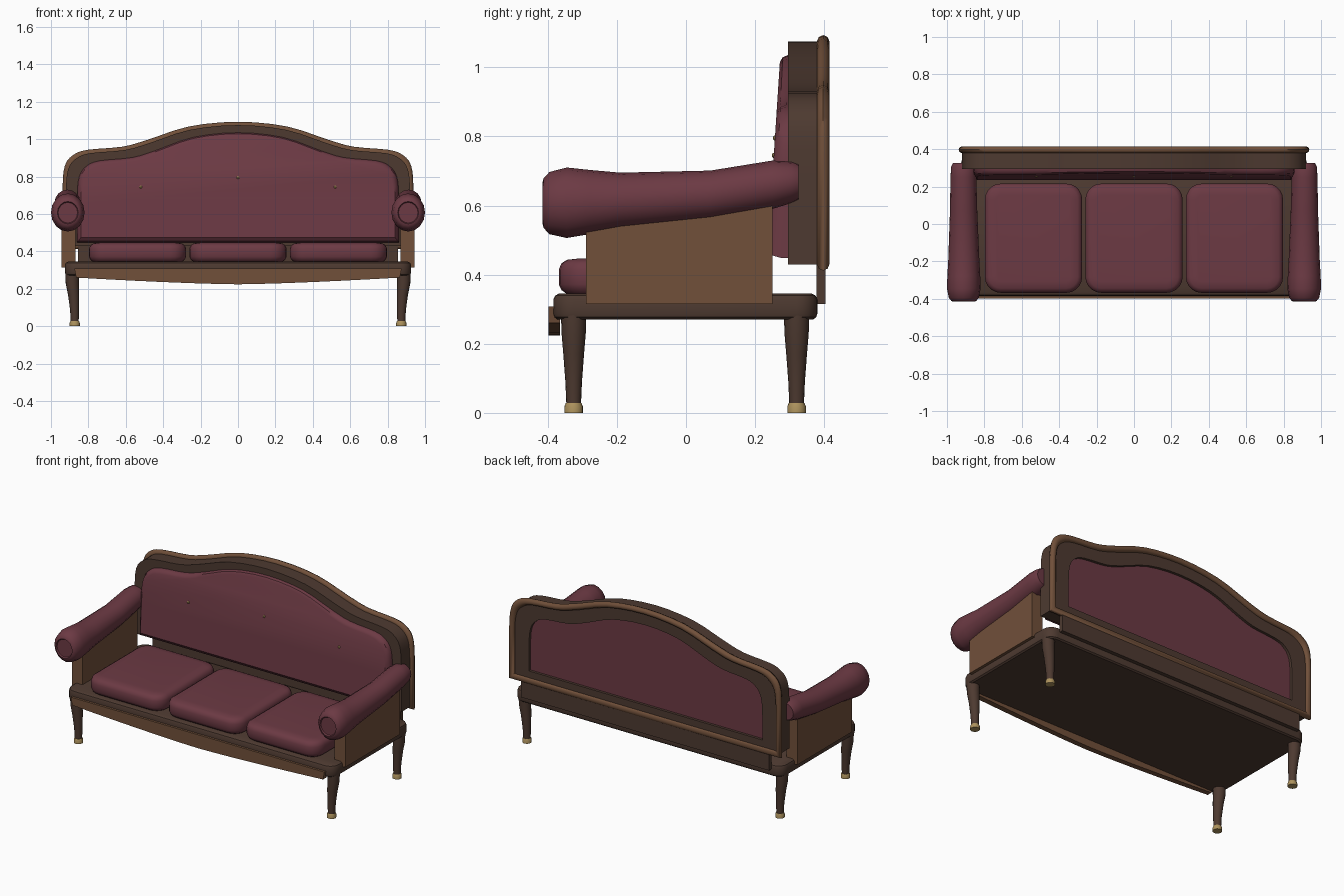
import bpy, bmesh, math
from mathutils import Vector

if "Cube" in bpy.data.objects:
    bpy.data.objects.remove(bpy.data.objects["Cube"])


def material(name, rgb):
    m = bpy.data.materials.new(name)
    m.diffuse_color = (*rgb, 1)
    m.use_nodes = True
    m.node_tree.nodes["Principled BSDF"].inputs["Base Color"].default_value = m.diffuse_color
    return m


DARK = material("dark_wood", (0.075, 0.042, 0.03))
TAN = material("light_wood", (0.165, 0.08, 0.042))
CLOTH = material("wine_fabric", (0.15, 0.042, 0.057))
BRASS = material("brass", (0.42, 0.29, 0.11))


def loft(name, rings, mat, cyclic=False, angle=35):
    """Skin a list of equal-length point rings; cap the ends unless cyclic."""
    bm = bmesh.new()
    vs = [[bm.verts.new(p) for p in r] for r in rings]
    n = len(rings[0])
    for k in range(len(vs) if cyclic else len(vs) - 1):
        a, b = vs[k], vs[(k + 1) % len(vs)]
        for i in range(n):
            j = (i + 1) % n
            bm.faces.new((a[i], a[j], b[j], b[i]))
    if not cyclic:
        bm.faces.new(vs[0])
        bm.faces.new(vs[-1])
    bmesh.ops.recalc_face_normals(bm, faces=bm.faces[:])
    me = bpy.data.meshes.new(name)
    bm.to_mesh(me)
    bm.free()
    me.materials.append(mat)
    ob = bpy.data.objects.new(name, me)
    bpy.context.collection.objects.link(ob)
    bpy.ops.object.select_all(action='DESELECT')
    ob.select_set(True)
    bpy.context.view_layer.objects.active = ob
    bpy.ops.object.shade_smooth_by_angle(angle=math.radians(angle))
    return ob


def ellipse(cx, cy, rx, ry, n=16):
    return [(cx + rx * math.cos(2 * math.pi * i / n),
             cy + ry * math.sin(2 * math.pi * i / n)) for i in range(n)]


def rounded_rect(cx, cy, hx, hy, r, seg=5):
    pts = []
    for q, (sx, sy) in enumerate([(1, 1), (-1, 1), (-1, -1), (1, -1)]):
        for k in range(seg + 1):
            a = math.pi / 2 * (q + k / seg)
            pts.append((cx + sx * (hx - r) + r * math.cos(a),
                        cy + sy * (hy - r) + r * math.sin(a)))
    return pts


def slab(name, cx, cy, hx, hy, corner, levels, mat):
    """Rounded block: levels are (z, inset) pairs."""
    return loft(name, [[(x, y, z) for x, y in rounded_rect(
        cx, cy, hx - i, hy - i, max(corner - i, 0.005))] for z, i in levels], mat)


# Camel-back outline, right half from bottom to crest
HALF = [(0.92, 0.43), (0.92, 0.72), (0.908, 0.84), (0.865, 0.897), (0.79, 0.925),
        (0.605, 0.942), (0.47, 0.98), (0.257, 1.05), (0, 1.075)]
ctrl = [Vector(p) for p in HALF + [(-HALF[-2][0], HALF[-2][1])]]
curve = [ctrl[0]]
for i in range(1, len(ctrl) - 2):
    p0, p1, p2, p3 = ctrl[i - 1:i + 3]
    for k in range(3):
        t = k / 3
        curve.append(0.5 * (2 * p1 + (p2 - p0) * t + (2 * p0 - 5 * p1 + 4 * p2 - p3) * t * t
                            + (3 * p1 - p0 - 3 * p2 + p3) * t ** 3))
curve.append(ctrl[-2])
BACK = [(p.x, p.y) for p in curve] + [(-p.x, p.y) for p in reversed(curve[:-1])]


def outline(y, side, top, bottom, lean=0.0):
    """Back outline shrunk by insets, placed at depth y."""
    pts = []
    for x, z in BACK:
        zz = z + bottom if z < 0.44 else z - top
        pts.append((x * (1 - side / 0.92), y + lean * (zz - 0.73), zz))
    return pts


# Seat frame
slab("seat_frame", 0, -0.002, 0.925, 0.382, 0.06,
     [(0.27, 0.012), (0.277, 0.003), (0.287, 0), (0.327, 0), (0.339, 0.005), (0.345, 0.016)], DARK)

# Curved front apron
xs = [-0.865 + 1.73 * i / 16 for i in range(17)]
profile = [(x, 0.224 + 0.036 * (abs(x) / 0.865) ** 1.4) for x in xs] + [(0.875, 0.308), (-0.875, 0.308)]
loft("front_apron", [[(x, y, z) for x, z in profile] for y in (-0.398, -0.365)], TAN)

# Legs with brass feet
for sx, side in ((-1, "left"), (1, "right")):
    for y, end in ((-0.325, "front"), (0.32, "back")):
        rings = [[(px, py, z) for px, py in ellipse(sx * c, y, r, r)] for z, c, r in
                 [(0.02, 0.873, 0.021), (0.09, 0.874, 0.024), (0.17, 0.879, 0.03),
                  (0.23, 0.886, 0.035), (0.29, 0.887, 0.037)]]
        loft(f"{end}_{side}_leg", rings, DARK)
        rings = [[(px, py, z) for px, py in ellipse(sx * 0.873, y, r, r)] for z, r in
                 [(0, 0.027), (0.018, 0.027), (0.028, 0.023)]]
        loft(f"{end}_{side}_foot", rings, BRASS)

# Side panels and rolled arms
for sx, side in ((-1, "left"), (1, "right")):
    panel = [(-0.29, 0.315), (0.25, 0.315), (0.25, 0.63), (-0.29, 0.57)]
    loft(f"{side}_side_panel", [[(sx * x, y, z) for y, z in panel] for x in (0.87, 0.943)], TAN)
    rings = []
    for y, cx, cz, rx, rz in [(-0.408, 0.91, 0.607, 0.052, 0.055), (-0.415, 0.91, 0.607, 0.056, 0.06),
                              (-0.412, 0.91, 0.607, 0.066, 0.072), (-0.395, 0.91, 0.607, 0.08, 0.09),
                              (-0.345, 0.91, 0.608, 0.09, 0.102), (-0.28, 0.91, 0.61, 0.088, 0.093),
                              (-0.19, 0.91, 0.614, 0.083, 0.081), (0.07, 0.911, 0.63, 0.073, 0.071),
                              (0.25, 0.912, 0.66, 0.069, 0.07), (0.305, 0.912, 0.667, 0.066, 0.06),
                              (0.325, 0.912, 0.668, 0.056, 0.052)]:
        rings.append([(sx * x, y, z) for x, z in ellipse(cx, cz, rx, rz)])
    loft(f"{side}_arm_roll", rings, CLOTH, angle=50)

# Seat cushions
for cx, side in ((-0.537, "left"), (0, "middle"), (0.537, "right")):
    slab(f"{side}_seat_cushion", cx, -0.076, 0.26, 0.292, 0.085,
         [(0.345, 0.022), (0.355, 0.008), (0.372, 0), (0.415, 0), (0.433, 0.008),
          (0.443, 0.024), (0.447, 0.06)], CLOTH)

# Back frame, an open wooden ring
loft("back_frame", [outline(0.295, 0, 0, 0), outline(0.398, 0, 0, 0),
                    outline(0.398, 0.115, 0.085, 0.06), outline(0.295, 0.115, 0.085, 0.06)],
     DARK, cyclic=True)

# Round trim along the back frame edge
trim = []
for k in range(8):
    a = 2 * math.pi * k / 8
    d = -0.018 * math.cos(a)
    trim.append(outline(0.397 + 0.018 * math.sin(a), d, d, d))
loft("back_trim", trim, TAN, cyclic=True, angle=50)

# Upholstered rear panel and lower back board
loft("rear_panel", [outline(y, 0.11, 0.08, 0.055) for y in (0.36, 0.382)], CLOTH)
board = [(-0.855, 0.315), (0.855, 0.315), (0.855, 0.44), (-0.855, 0.44)]
loft("lower_back_board", [[(x, y, z) for x, z in board] for y in (0.378, 0.404)], DARK)

# Padded back cushion, leaning slightly
loft("back_cushion", [outline(0.31, 0.06, 0.04, 0.018),
                      outline(0.285, 0.06, 0.04, 0.018, 0.03),
                      outline(0.265, 0.066, 0.046, 0.025, 0.05),
                      outline(0.253, 0.08, 0.06, 0.045, 0.065)], CLOTH)

# Brass buttons
for x, z, side in ((-0.52, 0.745, "left"), (0, 0.795, "middle"), (0.52, 0.745, "right")):
    y = 0.253 + 0.065 * (z - 0.73)
    loft(f"{side}_back_button", [[(px, y + d, pz) for px, pz in ellipse(x, z, r, r, 10)]
                                 for d, r in ((0.004, 0.008), (-0.002, 0.008), (-0.005, 0.004))], BRASS)
